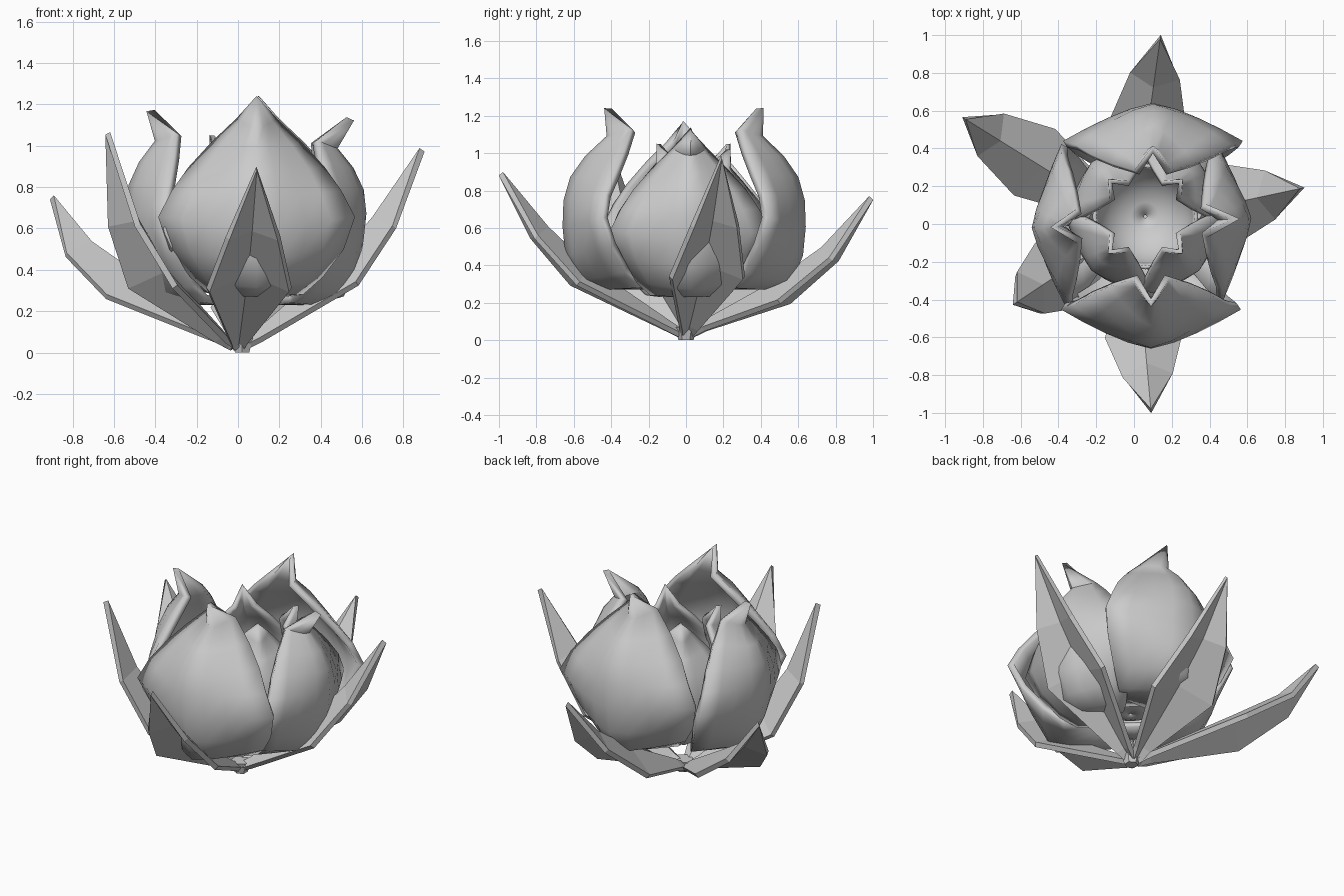
import bpy, bmesh
from math import sin, cos, radians, atan2, hypot
from mathutils import Vector

if "Cube" in bpy.data.objects:
    bpy.data.objects.remove(bpy.data.objects["Cube"])


def finish(bm, name, thickness, smooth):
    bmesh.ops.remove_doubles(bm, verts=bm.verts, dist=0.0005)
    bmesh.ops.recalc_face_normals(bm, faces=bm.faces)
    me = bpy.data.meshes.new(name)
    bm.to_mesh(me)
    bm.free()
    ob = bpy.data.objects.new(name, me)
    bpy.context.collection.objects.link(ob)
    if thickness:
        mod = ob.modifiers.new("thickness", "SOLIDIFY")
        mod.thickness = thickness
        mod.offset = 0
    if smooth:
        bpy.ops.object.select_all(action="DESELECT")
        ob.select_set(True)
        bpy.context.view_layer.objects.active = ob
        bpy.ops.object.shade_smooth_by_angle(angle=radians(50))


def skin(bm, rows):
    # joins rows of points into a sheet
    grid = [[bm.verts.new(p) for p in row] for row in rows]
    for a, b in zip(grid, grid[1:]):
        for i in range(len(a) - 1):
            if (b[i].co - b[i + 1].co).length < 1e-5:
                bm.faces.new((a[i], a[i + 1], b[i]))
            else:
                bm.faces.new((a[i], a[i + 1], b[i + 1], b[i]))


# petal rows: middle radius, middle z, half width, edge radius, edge z
PETAL = [(0.20, 0.28, 0.14, 0.20, 0.28), (0.44, 0.28, 0.22, 0.26, 0.29),
         (0.59, 0.32, 0.31, 0.33, 0.37), (0.645, 0.45, 0.41, 0.40, 0.50),
         (0.66, 0.60, 0.465, 0.45, 0.65), (0.655, 0.74, 0.40, 0.43, 0.77),
         (0.62, 0.86, 0.32, 0.38, 0.88), (0.54, 0.97, 0.21, 0.33, 1.00),
         (0.42, 1.08, 0.085, 0.29, 1.12), (0.42, 1.24, 0.0, 0.42, 1.24)]


def petal(name, angle, centre, scale, width, z0, z1, lean=0.0, flare=0.0, thick=0.04):
    a = radians(angle)
    out, side = Vector((cos(a), sin(a), 0)), Vector((-sin(a), cos(a), 0))
    rows = []
    for rm, zm, hw, re, ze in PETAL:
        row = []
        for i in range(9):
            t = i / 4 - 1
            k = abs(t) ** 1.35
            z = zm + (ze - zm) * k
            f = (z - 0.28) / 0.96
            r = (rm + (re - rm) * k) * scale + lean * f + (flare if hw == 0 else 0)
            p = Vector(centre) + out * r + side * (hw * width * t)
            p.z = z0 + (z1 - z0) * f
            row.append(p)
        rows.append(row)
    bm = bmesh.new()
    skin(bm, rows)
    finish(bm, name, thick, True)


# four large outer petals
petal("outer_petal_front", -90, (0.09, 0, 0), 0.97, 1.0, 0.29, 1.24, flare=0.01)
petal("outer_petal_back", 90, (0.10, 0, 0), 0.94, 1.0, 0.29, 1.24)
petal("outer_petal_right", 3, (0.04, 0.0, 0), 0.77, 0.9, 0.25, 1.13, 0.12, 0.06)
petal("outer_petal_left", 182, (0.04, 0.0, 0), 0.77, 0.92, 0.25, 1.17, 0.12, 0.02)

# four inner petals on the diagonals
for i in range(4):
    petal(f"inner_petal_{i + 1}", 45 + 90 * i, (0.06, 0.04, 0), 0.58, 0.72,
          0.3, 1.02 + 0.03 * (i % 2), 0.02, 0, 0.03)

# rounded cup that closes the heart of the flower
bm = bmesh.new()
cup = []
for j in range(7):
    e = radians(-88 + 88 * j / 6)
    cup.append([Vector((0.06 + 0.27 * cos(e) * cos(radians(15 * k)),
                        0.04 + 0.27 * cos(e) * sin(radians(15 * k)),
                        0.58 + 0.27 * sin(e))) for k in range(25)])
skin(bm, cup)
finish(bm, "heart_cup", 0.02, True)


# pointed sepals folded like a roof, ridge towards the flower
def sepal(name, tip, bend=(0.6, 0.82), rise=(0.34, 0.62)):
    R, a = hypot(tip[0], tip[1]), atan2(tip[1], tip[0])
    out, side, up = Vector((cos(a), sin(a), 0)), Vector((-sin(a), cos(a), 0)), Vector((0, 0, 1))
    H = tip[2]
    spine = [(0.02, 0.02, 0.03, 0.02), (0.1, 0.06, 0.05, 0.03),
             (bend[0] * R, rise[0] * H, 0.2, 0.11),
             (bend[1] * R, rise[1] * H, 0.125, 0.08), (R, H, 0, 0)]
    rows = []
    for i, (r, z, hw, lift) in enumerate(spine):
        n = spine[min(i + 1, 4)]
        p = spine[max(i - 1, 0)]
        normal = (out * -(n[1] - p[1]) + up * (n[0] - p[0])).normalized()
        mid = out * r + up * z
        rows.append([mid + side * hw * t + normal * lift * (1 - abs(t)) for t in (-1, 0, 1)])
    bm = bmesh.new()
    skin(bm, rows)
    finish(bm, name, 0.03, False)


sepal("sepal_front", (0.09, -0.99, 0.89))
sepal("sepal_back", (0.14, 0.99, 0.76), bend=(0.53, 0.8), rise=(0.27, 0.57))
sepal("sepal_right", (0.89, 0.19, 0.98))
sepal("sepal_left_back", (-0.9, 0.56, 0.75), bend=(0.59, 0.85), rise=(0.36, 0.63))
sepal("sepal_left_front", (-0.63, -0.42, 1.06), bend=(0.66, 0.88), rise=(0.3, 0.58))

# small stub where the sepals meet
bm = bmesh.new()
bmesh.ops.create_cone(bm, cap_ends=True, segments=6, radius1=0.04, radius2=0.06, depth=0.07)
bmesh.ops.translate(bm, verts=bm.verts, vec=(0.02, 0, 0.035))
finish(bm, "base_stub", 0, False)
